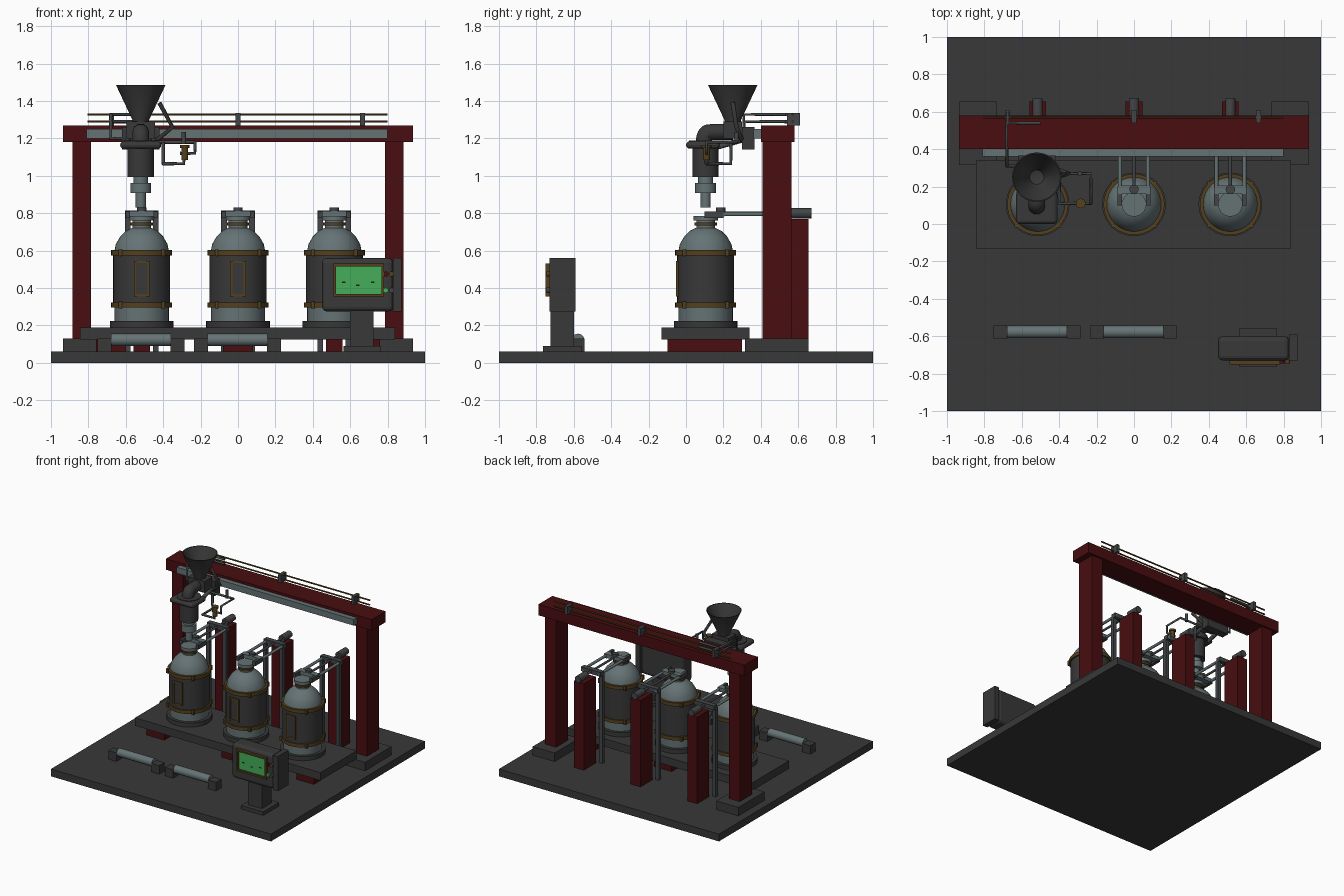
import bpy, bmesh, math
from mathutils import Vector

cube = bpy.data.objects.get("Cube")
if cube:
    bpy.data.objects.remove(cube, do_unlink=True)


def material(name, r, g, b):
    m = bpy.data.materials.new(name)
    m.use_nodes = True
    m.diffuse_color = (r, g, b, 1)
    m.node_tree.nodes["Principled BSDF"].inputs["Base Color"].default_value = (r, g, b, 1)
    return m


GRAY = material("dark gray", .04, .04, .04)
RED = material("dark red", .065, .004, .005)
STEEL = material("pale steel", .13, .17, .175)
BRONZE = material("bronze", .09, .05, .012)
PIPE = material("pipe gray", .055, .06, .062)
GREEN = material("screen green", .06, .42, .1)
BLACK = material("near black", .012, .012, .012)


def finish(name, bm, mat, smooth=False):
    me = bpy.data.meshes.new(name)
    bmesh.ops.recalc_face_normals(bm, faces=bm.faces)
    bm.to_mesh(me)
    bm.free()
    me.materials.append(mat)
    ob = bpy.data.objects.new(name, me)
    bpy.context.collection.objects.link(ob)
    if smooth:
        bpy.ops.object.select_all(action='DESELECT')
        ob.select_set(True)
        bpy.context.view_layer.objects.active = ob
        bpy.ops.object.shade_smooth_by_angle(angle=math.radians(35))
    return ob


def box(name, x, y, z, mat, bevel=0):
    """Box from (min, max) ranges."""
    bm = bmesh.new()
    bmesh.ops.create_cube(bm, size=1)
    for v in bm.verts:
        v.co = [r[0] + (c + .5) * (r[1] - r[0]) for c, r in zip(v.co, (x, y, z))]
    ob = finish(name, bm, mat)
    if bevel:
        mod = ob.modifiers.new("bevel", 'BEVEL')
        mod.width, mod.segments = bevel, 3
    return ob


def lathe(name, profile, at, mat, steps=40):
    """Spin (radius, z) points round a vertical axis."""
    bm = bmesh.new()
    vs = [bm.verts.new((r, 0, z)) for r, z in profile]
    es = [bm.edges.new(p) for p in zip(vs, vs[1:])]
    bmesh.ops.spin(bm, geom=vs + es, cent=(0, 0, 0), axis=(0, 0, 1),
                   angle=math.tau, steps=steps)
    bmesh.ops.remove_doubles(bm, verts=bm.verts, dist=1e-4)
    ob = finish(name, bm, mat, True)
    ob.location = (at[0], at[1], 0)
    return ob


def rod(name, a, b, r, mat, sides=20):
    """Solid cylinder between two points."""
    a, b = Vector(a), Vector(b)
    bm = bmesh.new()
    bmesh.ops.create_cone(bm, cap_ends=True, segments=sides, radius1=r, radius2=r,
                          depth=(b - a).length)
    ob = finish(name, bm, mat, True)
    ob.location = (a + b) / 2
    ob.rotation_euler = (b - a).to_track_quat('Z', 'Y').to_euler()
    return ob


def pipe(name, pts, r, mat, kind='POLY'):
    cu = bpy.data.curves.new(name, 'CURVE')
    cu.dimensions, cu.bevel_depth, cu.bevel_resolution = '3D', r, 3
    cu.use_fill_caps = True
    sp = cu.splines.new(kind)
    sp.points.add(len(pts) - 1)
    for p, co in zip(sp.points, pts):
        p.co = (*co, 1)
    if kind == 'NURBS':
        sp.use_endpoint_u, sp.order_u = True, 3
    cu.materials.append(mat)
    ob = bpy.data.objects.new(name, cu)
    bpy.context.collection.objects.link(ob)


def frame(name, x, z, y, w, mat):
    """Rectangular border facing the front."""
    box(name + "_left", (x[0], x[0] + w), y, z, mat)
    box(name + "_right", (x[1] - w, x[1]), y, z, mat)
    box(name + "_bottom", x, y, (z[0], z[0] + w), mat)
    box(name + "_top", x, y, (z[1] - w, z[1]), mat)


# Floor, platform and its supports
box("floor_plate", (-1, 1), (-1, 1), (0, .06), GRAY)
box("platform", (-.845, .84), (-.13, .34), (.125, .19), GRAY)
for x in (-.68, 0, .68):
    box("platform_leg", (x - .08, x + .08), (-.1, .3), (.06, .125), RED)

# Gantry
box("gantry_beam", (-.935, .935), (.4, .58), (1.18, 1.27), RED)
for s in (-1, 1):
    box("gantry_post", sorted((s * .785, s * .885)), (.41, .565), (.13, 1.18), RED)
    box("gantry_foot", sorted((s * .735, s * .935)), (.315, .655), (.06, .13), GRAY)
box("slide_rail", (-.81, .8), (.36, .4), (1.2, 1.25), STEEL)

# Cable rods above the beam
for z in (1.29, 1.328):
    rod("top_rod", (-.805, .57, z), (.8, .57, z), .006, BRONZE, 10)
for x in (-.675, 0, .665):
    box("rod_bracket", (x - .013, x + .013), (.54, .61), (1.27, 1.335), PIPE)

# Three drums, each with a clamp arm and its post
Y = .105
for x in (-.515, 0, .515):
    at = (x, Y)
    lathe("drum_base", [(0, .19), (.17, .19), (.17, .225), (0, .225)], at, GRAY)
    lathe("drum_lower_band", [(.145, .225), (.145, .3)], at, STEEL)
    lathe("drum_body", [(.14, .3), (.152, .3), (.152, .6), (.14, .6)], at, GRAY)
    lathe("drum_dome", [(.145, .6), (.138, .635), (.115, .675), (.085, .705), (.06, .718),
                        (.05, .722), (.05, .76), (.065, .76), (.065, .785), (0, .785)], at, STEEL)
    lathe("neck_ring", [(.05, .735), (.06, .735), (.06, .75), (.05, .75)], at, BRONZE)
    for z in (.295, .575):
        lathe("drum_hoop", [(.145, z), (.163, z), (.163, z + .028), (.145, z + .028)], at, BRONZE)
        for k in range(4):
            a = math.radians(45 + 90 * k)
            bx, by = x + .163 * math.cos(a), Y + .163 * math.sin(a)
            box("hoop_lug", (bx - .009, bx + .009), (by - .009, by + .009),
                (z - .004, z + .032), BRONZE)
    frame("drum_window_frame", (x - .042, x + .042), (.355, .545), (-.053, -.035), .012, BRONZE)
    box("drum_window", (x - .03, x + .03), (-.049, -.035), (.367, .533), GRAY)

    box("clamp_post", (x - .045, x + .045), (.5, .655), (.06, .77), RED)
    rod("clamp_actuator", (x, .565, .8), (x, .67, .8), .027, PIPE)
    rod("clamp_center_rod", (x, .2, .8), (x, .6, .8), .009, PIPE)
    box("clamp_bridge", (x - .09, x + .09), (.46, .5), (.78, .815), PIPE)
    box("clamp_head", (x - .085, x + .085), (.16, .205), (.782, .812), STEEL)
    for s in (-.075, .075):
        rod("clamp_side_rod", (x + s, .13, .795), (x + s, .5, .795), .011, STEEL)
        box("clamp_rail", (x + s - .015, x + s + .015), (.45, .48), (.06, .79), PIPE)
        box("clamp_finger", (x + s - .012, x + s + .012), (.1, .2), (.775, .81), PIPE)
    rod("clamp_knob", (x, .185, .81), (x, .185, .83), .025, PIPE)

# Filling head over the first drum
X = -.52
lathe("nozzle", [(0, .83), (.027, .83), (.027, .908), (.056, .908), (.056, .963),
                 (.04, .963), (.04, 1)], (X, Y), STEEL)
lathe("filler_body", [(0, .995), (.07, .995), (.07, 1.15), (.09, 1.15), (.09, 1.19), (0, 1.19)],
      (X, Y), GRAY)
pipe("feed_elbow", [(X, .095, 1.17), (X, .095, 1.23), (X, .15, 1.235), (X, .25, 1.235)],
     .045, GRAY, 'NURBS')
box("filler_flange", (X - .11, X + .11), (.0, .18), (1.145, 1.185), GRAY, .03)
lathe("hopper", [(.04, 1.2), (.045, 1.3), (.132, 1.485), (.126, 1.485), (.038, 1.31), (0, 1.3)],
      (X, .25), GRAY)
box("hopper_mount", (X - .075, X + .075), (.2, .3), (1.2, 1.29), GRAY)
box("carriage", (X - .1, X + .1), (.3, .365), (1.14, 1.26), GRAY)
for s in (-1, 1):
    pipe("carriage_brace", [(X + s * .07, .17, 1.155), (X + s * .07, .33, 1.2)], .015, PIPE)
pipe("hopper_strut", [(X + .1, .25, 1.39), (X + .17, .27, 1.26), (X + .085, .3, 1.19)], .012, GRAY)

# Supply pipes and valve beside the filling head
for z in (1.29, 1.328):
    pipe("air_pipe", [(-.6, .31, 1.2), (-.68, .31, 1.2), (-.68, .31, z), (-.68, .54, z),
                      (-.5, .54, z)], .009, PIPE)
    rod("air_pipe_tail", (-.675, .54, z), (-.675, .6, z), .009, PIPE)
rod("air_pipe_link", (-.675, .6, 1.28), (-.675, .6, 1.335), .009, PIPE)
pipe("valve_loop", [(-.43, .27, 1.18), (-.23, .27, 1.18), (-.23, .11, 1.18), (-.23, .11, 1.12),
                    (-.31, .11, 1.12)], .009, PIPE)
pipe("valve_drain", [(-.4, .24, 1.18), (-.4, .24, 1.065), (-.4, .11, 1.065), (-.29, .11, 1.065),
                     (-.29, .11, 1.1)], .01, PIPE)
pipe("valve_riser", [(-.29, .27, 1.17), (-.29, .27, 1.235)], .012, PIPE)
rod("valve", (-.285, .11, 1.085), (-.285, .11, 1.15), .018, BRONZE)
rod("valve_cap", (-.285, .11, 1.15), (-.285, .11, 1.165), .026, BRONZE)

# Floor rollers
for x in (-.518, -.003):
    rod("roller", (x - .16, -.577, .123), (x + .16, -.577, .123), .033, STEEL)
    for s in (-.195, .195):
        box("roller_block", (x + s - .037, x + s + .037), (-.612, -.543), (.06, .13), GRAY)

# Control console
box("console_foot", (.565, .765), (-.765, -.56), (.06, .09), GRAY)
box("console_stand", (.6, .725), (-.725, -.6), (.09, .28), GRAY)
box("console_case", (.45, .83), (-.73, -.6), (.275, .56), GRAY, .025)
box("console_side", (.83, .873), (-.73, -.59), (.275, .56), GRAY)
frame("screen_frame", (.51, .78), (.355, .53), (-.752, -.73), .014, BRONZE)
box("screen", (.522, .768), (-.738, -.73), (.367, .518), GREEN)
for x, z in ((.565, .43), (.64, .415), (.72, .43)):
    box("screen_mark", (x - .01, x + .01), (-.74, -.738), (z - .004, z + .004), BLACK)
for x, z, mat in ((.79, .475, RED), (.82, .475, BRONZE), (.79, .388, GREEN), (.82, .388, PIPE)):
    rod("console_button", (x, -.745, z), (x, -.725, z), .014, mat)
